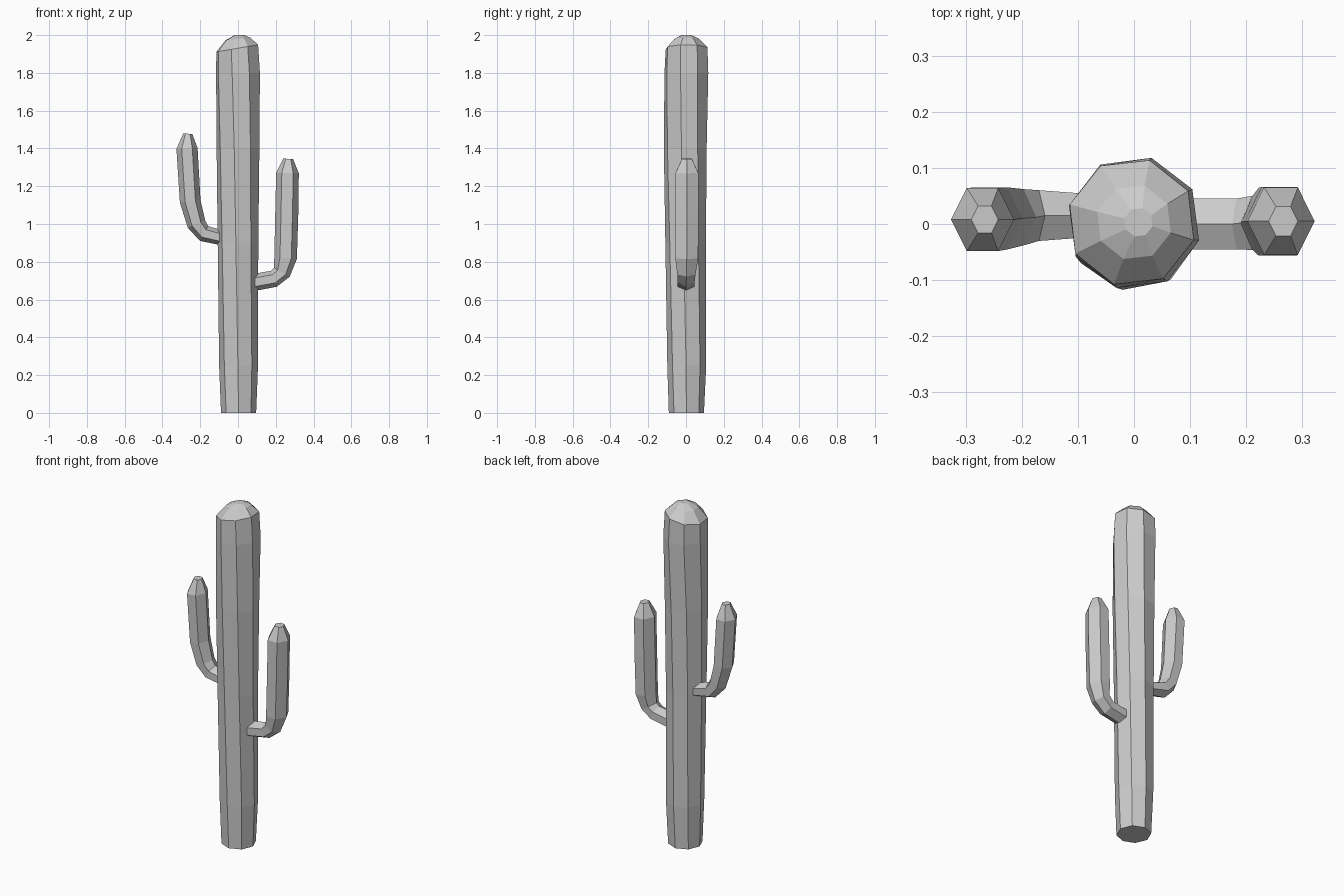
import bpy
import bmesh
from math import sin, cos, pi, radians
from mathutils import Vector

cube = bpy.data.objects.get("Cube")
if cube:
    bpy.data.objects.remove(cube, do_unlink=True)

GREY = (0.6, 0.6, 0.6, 1.0)
mat = bpy.data.materials.new("stone grey")
mat.use_nodes = True
mat.diffuse_color = GREY
mat.node_tree.nodes["Principled BSDF"].inputs["Base Color"].default_value = GREY


def loft(name, rings):
    """Skin a list of point rings into a closed, flat-shaded object."""
    bm = bmesh.new()
    loops = [[bm.verts.new(p) for p in ring] for ring in rings]
    n = len(loops[0])
    for low, high in zip(loops, loops[1:]):
        for i in range(n):
            j = (i + 1) % n
            bm.faces.new((low[i], low[j], high[j], high[i]))
    bm.faces.new(loops[0][::-1])
    bm.faces.new(loops[-1])
    bmesh.ops.recalc_face_normals(bm, faces=bm.faces)
    mesh = bpy.data.meshes.new(name)
    bm.to_mesh(mesh)
    bm.free()
    mesh.materials.append(mat)
    obj = bpy.data.objects.new(name, mesh)
    bpy.context.collection.objects.link(obj)
    return obj


def trunk_ring(x, y, z, radius, twist, tilt):
    """Eight-sided level ring, turned by twist degrees and tilted along x."""
    ring = []
    for i in range(8):
        a = 2 * pi * i / 8 + radians(twist)
        dx = radius * cos(a)
        ring.append((x + dx, y + radius * sin(a), z + tilt * dx))
    return ring


def arm(name, path):
    """Six-sided tube through (x, y, z, radius) points, a little wider in y."""
    pts = [Vector(p[:3]) for p in path]
    rings = []
    for k, p in enumerate(pts):
        t = pts[min(k + 1, len(pts) - 1)] - pts[max(k - 1, 0)]
        t.y = 0
        t.normalize()
        side = Vector((t.z, 0, -t.x))
        r = path[k][3]
        rings.append([p + side * r * cos(a) + Vector((0, 1.16 * r * sin(a), 0))
                      for a in (i * pi / 3 for i in range(6))])
    return loft(name, rings)


# Trunk: slightly twisted column with a faceted dome
loft("trunk", [trunk_ring(*row) for row in (
    (0.003, 0.002, 0.0, 0.093, 0, 0),
    (0.003, 0.004, 0.25, 0.103, -2, 0),
    (0.0, -0.002, 0.9, 0.108, -6, 0),
    (0.0, -0.004, 1.4, 0.115, -10, 0),
    (0.0, 0.002, 1.8, 0.120, -15, 0),
    (-0.004, 0.003, 1.93, 0.115, -16, 0.17),
    (0.0, 0.003, 1.98, 0.068, -16, 0.1),
    (0.008, 0.003, 2.0, 0.026, -16, 0),
)])

# Lower arm on the left side
arm("left_arm", [
    (0.08, 0.0, 0.69, 0.045),
    (0.19, 0.0, 0.71, 0.045),
    (0.232, 0.002, 0.745, 0.048),
    (0.252, 0.004, 0.82, 0.060),
    (0.258, 0.005, 1.05, 0.061),
    (0.262, 0.005, 1.27, 0.060),
    (0.266, 0.005, 1.345, 0.026),
])

# Higher arm on the right side
arm("right_arm", [
    (-0.08, 0.015, 0.925, 0.038),
    (-0.18, 0.015, 0.95, 0.045),
    (-0.22, 0.012, 1.0, 0.050),
    (-0.253, 0.01, 1.12, 0.055),
    (-0.27, 0.008, 1.40, 0.056),
    (-0.266, 0.008, 1.478, 0.024),
])
